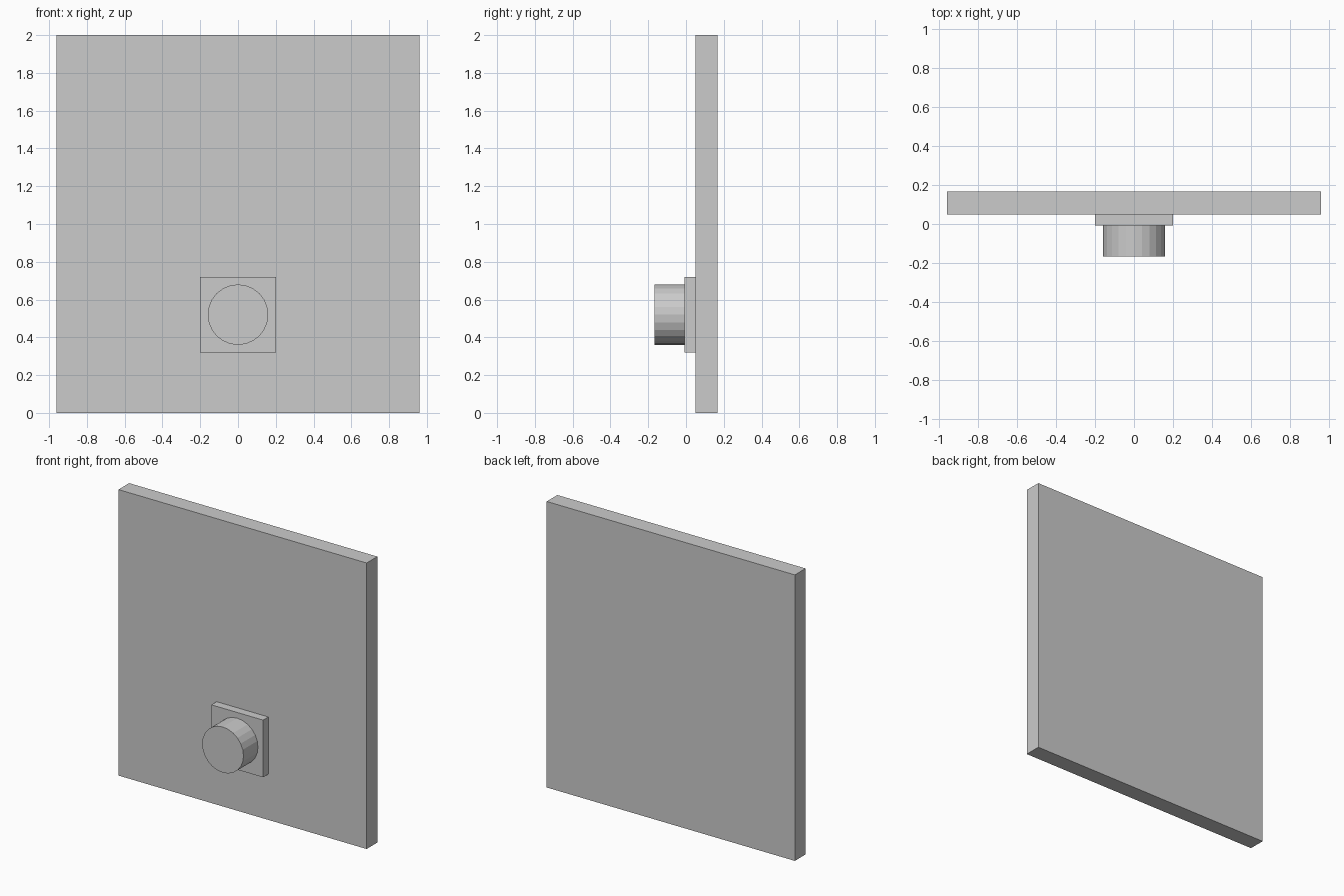
import bpy
import math

if "Cube" in bpy.data.objects:
    bpy.data.objects.remove(bpy.data.objects["Cube"])

# Single plain grey for all parts
grey = bpy.data.materials.new("plain grey")
grey.diffuse_color = (0.6, 0.6, 0.6, 1)
grey.use_nodes = True
grey.node_tree.nodes["Principled BSDF"].inputs["Base Color"].default_value = grey.diffuse_color


def finish(name):
    obj = bpy.context.object
    obj.name = name
    obj.data.materials.append(grey)
    return obj


def box(name, x, y, z):
    """Flat-sided block from (min, max) ranges on each axis."""
    ranges = (x, y, z)
    bpy.ops.mesh.primitive_cube_add(size=1, location=[(a + b) / 2 for a, b in ranges])
    bpy.context.object.scale = [b - a for a, b in ranges]
    bpy.ops.object.transform_apply(location=False, rotation=False, scale=True)
    return finish(name)


# Large upright panel
box("panel", (-0.96, 0.96), (0.05, 0.168), (0, 2))

# Square mounting plate on the front of the panel
box("mounting_plate", (-0.2, 0.2), (-0.008, 0.05), (0.32, 0.72))

# Round faceted knob on the plate
bpy.ops.mesh.primitive_cylinder_add(
    vertices=24, radius=0.16, depth=0.16,
    location=(0, -0.088, 0.52), rotation=(math.pi / 2, 0, 0))
finish("knob")
